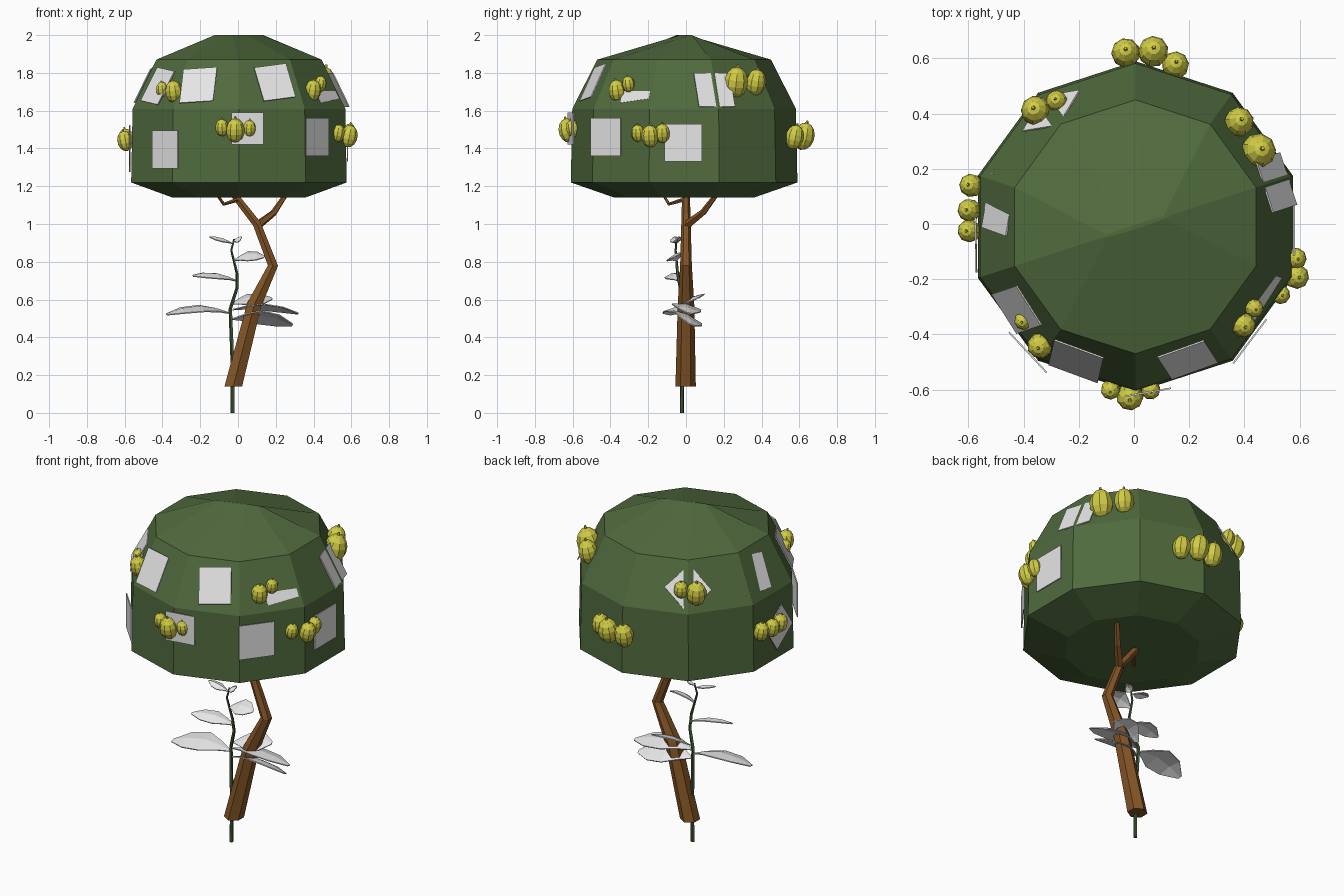
import bpy, bmesh, math
from mathutils import Vector, Matrix


def material(name, rgb):
    m = bpy.data.materials.new(name)
    m.diffuse_color = (*rgb, 1)
    return m


GREEN = material("canopy green", (0.08, 0.145, 0.047))
STEM = material("stem green", (0.055, 0.10, 0.04))
BROWN = material("bark brown", (0.23, 0.09, 0.019))
GREY = material("pale grey", (0.8, 0.8, 0.8))
YELLOW = material("fruit yellow", (0.64, 0.61, 0.06))


def finish(name, bm, mat):
    bmesh.ops.recalc_face_normals(bm, faces=bm.faces)
    me = bpy.data.meshes.new(name)
    bm.to_mesh(me)
    bm.free()
    me.materials.append(mat)
    ob = bpy.data.objects.new(name, me)
    bpy.context.collection.objects.link(ob)
    return ob


def loft(name, rings, mat):
    """Skin a list of equal-length point rings and cap both ends."""
    bm = bmesh.new()
    vs = [[bm.verts.new(p) for p in r] for r in rings]
    n = len(rings[0])
    for a, b in zip(vs, vs[1:]):
        for i in range(n):
            j = (i + 1) % n
            bm.faces.new((a[i], a[j], b[j], b[i]))
    bm.faces.new(vs[0][::-1])
    bm.faces.new(vs[-1])
    return finish(name, bm, mat)


def tube(name, pts, radii, n, mat, level_base=False):
    pts = [Vector(p) for p in pts]
    rings = []
    for k, (p, r) in enumerate(zip(pts, radii)):
        t = pts[min(k + 1, len(pts) - 1)] - pts[max(k - 1, 0)]
        if k == 0 and level_base:
            t = Vector((0, 0, 1))
        # shortest-arc frame keeps neighbouring rings aligned
        q = Vector((0, 0, 1)).rotation_difference(t)
        rings.append([p + q @ Vector((r * math.cos(a), r * math.sin(a), 0))
                      for a in (math.tau * (i + 0.5) / n for i in range(n))])
    return loft(name, rings, mat)


# Canopy: ten-sided dome whose top is pinched into a short ridge
def ring(z, r, squash=1.0):
    pts = []
    axis = Matrix.Rotation(math.radians(18), 3, 'Z')
    for i in range(10):
        a = math.tau * i / 10
        pts.append(axis @ Vector((r * math.cos(a), r * squash * math.sin(a), 0))
                   + Vector((0.005, -0.01, z)))
    return pts


loft("canopy", [ring(1.14, 0.37), ring(1.22, 0.6), ring(1.61, 0.592),
                ring(1.87, 0.46), ring(2.0, 0.135, 0.06)], GREEN)

# Trunk and branches
tube("trunk", [(-0.025, -0.002, 0.14), (0.085, 0, 0.57), (0.185, 0, 0.78),
               (0.10, 0, 1.0), (-0.04, 0, 1.18)],
     [0.054, 0.044, 0.031, 0.025, 0.02], 6, BROWN, True)
tube("right_branch", [(0.10, 0, 0.99), (0.19, 0.09, 1.06), (0.27, 0.18, 1.18)],
     [0.024, 0.018, 0.012], 5, BROWN)
tube("hooked_branch", [(0.0, -0.005, 1.13), (-0.075, -0.09, 1.105), (-0.12, -0.13, 1.17)],
     [0.012, 0.009, 0.007], 5, BROWN)

# Sapling stem
tube("sapling_stem", [(-0.028, -0.022, 0), (-0.028, -0.02, 0.25), (-0.04, -0.01, 0.55),
                      (-0.005, -0.03, 0.66), (-0.005, -0.045, 0.74),
                      (-0.035, -0.055, 0.86), (-0.02, -0.05, 0.92)],
     [0.011, 0.011, 0.01, 0.009, 0.008, 0.006, 0.005], 5, STEM)


# Sapling leaves: arched blades that tilt about their midrib
def leaf(index, base, tip, width, arch, roll):
    base, tip = Vector(base), Vector(tip)
    d = tip - base
    side = Vector((0, 0, 1)).cross(d).normalized()
    side = (side - Vector((0, 0, roll))).normalized()
    bm = bmesh.new()
    rows = []
    for t, w in ((0, 0.06), (0.2, 0.5), (0.45, 1), (0.75, 0.85), (1, 0.15)):
        c = base + d * t + Vector((0, 0, arch * math.sin(math.pi * t)))
        rows.append([bm.verts.new(c + side * width * w * s / 2
                                  - Vector((0, 0, 0.012 * abs(s) * w)))
                     for s in (-1, 0, 1)])
    for a, b in zip(rows, rows[1:]):
        for i in (0, 1):
            bm.faces.new((a[i], a[i + 1], b[i + 1], b[i]))
    ob = finish(f"leaf_{index}", bm, GREY)
    mod = ob.modifiers.new("thickness", 'SOLIDIFY')
    mod.thickness = 0.006


LEAVES = [
    ((-0.04, -0.01, 0.53), (-0.38, -0.07, 0.525), 0.17, 0.04, 0.2),
    ((-0.03, -0.01, 0.50), (0.29, 0.03, 0.47), 0.17, 0.035, 0.45),
    ((-0.03, -0.01, 0.55), (0.32, 0.02, 0.53), 0.16, 0.035, 0.2),
    ((-0.03, 0.0, 0.58), (0.18, 0.06, 0.61), 0.14, 0.02, -0.45),
    ((0.0, -0.03, 0.70), (-0.24, -0.09, 0.73), 0.10, 0.025, 0.3),
    ((-0.02, -0.05, 0.81), (0.14, -0.06, 0.83), 0.11, 0.025, -0.5),
    ((-0.03, -0.05, 0.90), (-0.15, -0.06, 0.935), 0.06, 0.01, 0.2),
    ((-0.03, -0.05, 0.91), (0.02, -0.04, 0.935), 0.05, 0.005, -0.4),
]
for k, spec in enumerate(LEAVES):
    leaf(k + 1, *spec)


# Pale plates on the canopy: x, y, z, heading, lean, roll (degrees), width, height
def plate(index, x, y, z, heading, lean, roll, w, h):
    bm = bmesh.new()
    bmesh.ops.create_cube(bm, size=1, matrix=Matrix.Diagonal((0.006, w, h, 1)))
    m = (Matrix.Translation((x, y, z))
         @ Matrix.Rotation(math.radians(heading), 4, 'Z')
         @ Matrix.Rotation(math.radians(-lean), 4, 'Y')
         @ Matrix.Rotation(math.radians(roll), 4, 'X'))
    bm.transform(m)
    finish(f"plate_{index}", bm, GREY)


PLATES = [
    (-0.21, -0.497, 1.735, -112, 27, 4, 0.19, 0.2),
    (0.195, -0.492, 1.75, -74, 27, 8, 0.18, 0.2),
    (-0.425, -0.31, 1.73, -144, 27, -8, 0.17, 0.2),
    (0.44, -0.255, 1.74, -36, 27, 8, 0.18, 0.2),
    (0.515, 0.15, 1.71, 18, 27, 0, 0.2, 0.2),
    (-0.49, 0.07, 1.74, 173, 27, -6, 0.2, 0.2),
    (-0.30, 0.41, 1.73, 128, 27, 40, 0.18, 0.18),
    (-0.385, -0.465, 1.395, -137, 0, 0, 0.2, 0.2),
    (0.05, -0.61, 1.505, -80, 0, 0, 0.17, 0.17),
    (0.42, -0.425, 1.46, -37, 0, 0, 0.2, 0.2),
    (0.58, -0.015, 1.43, 0, 0, 0, 0.2, 0.2),
    (-0.573, -0.05, 1.40, 181, 0, 35, 0.18, 0.18),
]
for k, spec in enumerate(PLATES):
    plate(k + 1, *spec)


# Fruit: faceted, elongated globes with a small nub, leaning outward
def fruit(index, x, y, z, r):
    bm = bmesh.new()
    bmesh.ops.create_uvsphere(bm, u_segments=9, v_segments=7, radius=r,
                              matrix=Matrix.Diagonal((1, 1, 1.3, 1)))
    bmesh.ops.create_cone(bm, segments=5, radius1=r * 0.16, radius2=r * 0.1,
                          depth=r * 0.3, cap_ends=True,
                          matrix=Matrix.Translation((0, 0, r * 1.35)))
    out = math.atan2(y, x)
    bm.transform(Matrix.Translation((x, y, z)) @ Matrix.Rotation(out, 4, 'Z')
                 @ Matrix.Rotation(math.radians(12), 4, 'Y'))
    finish(f"fruit_{index}", bm, YELLOW)


FRUITS = [
    (-0.085, -0.60, 1.51, 0.036), (-0.015, -0.625, 1.495, 0.05), (0.06, -0.60, 1.505, 0.036),
    (-0.59, 0.14, 1.45, 0.043), (-0.597, 0.05, 1.44, 0.042), (-0.597, -0.025, 1.44, 0.042),
    (0.585, -0.125, 1.48, 0.04), (0.588, -0.19, 1.465, 0.046), (0.53, -0.255, 1.48, 0.036),
    (-0.03, 0.62, 1.46, 0.053), (0.07, 0.625, 1.465, 0.056), (0.15, 0.575, 1.46, 0.05),
    (0.45, 0.265, 1.75, 0.064), (0.38, 0.37, 1.75, 0.054),
    (0.395, -0.365, 1.705, 0.046), (0.435, -0.305, 1.74, 0.034),
    (-0.34, -0.44, 1.70, 0.047), (-0.40, -0.35, 1.71, 0.034),
    (-0.355, 0.41, 1.715, 0.055), (-0.28, 0.445, 1.73, 0.04),
]
for k, spec in enumerate(FRUITS):
    fruit(k + 1, *spec)
